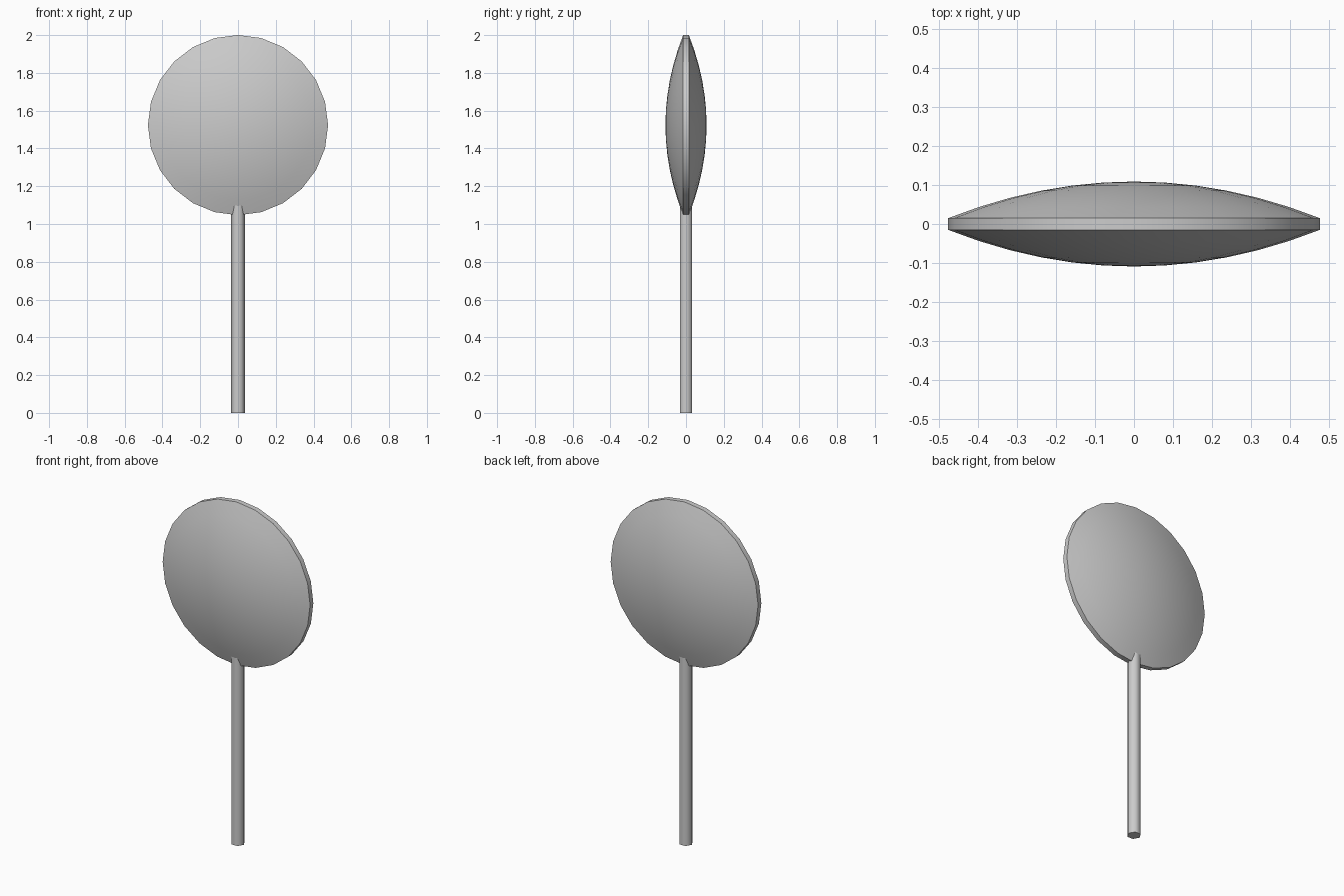
import bpy, bmesh, math

if "Cube" in bpy.data.objects:
    bpy.data.objects.remove(bpy.data.objects["Cube"])

grey = bpy.data.materials.new("light_grey")
grey.diffuse_color = (0.6, 0.6, 0.6, 1)
grey.use_nodes = True
grey.node_tree.nodes["Principled BSDF"].inputs["Base Color"].default_value = grey.diffuse_color


def finish(bm, name, angle):
    bmesh.ops.recalc_face_normals(bm, faces=bm.faces)
    mesh = bpy.data.meshes.new(name)
    bm.to_mesh(mesh)
    bm.free()
    mesh.materials.append(grey)
    ob = bpy.data.objects.new(name, mesh)
    bpy.context.collection.objects.link(ob)
    bpy.ops.object.select_all(action='DESELECT')
    ob.select_set(True)
    bpy.context.view_layer.objects.active = ob
    bpy.ops.object.shade_smooth_by_angle(angle=math.radians(angle))
    return ob


# Lens-shaped head: domed front and back joined by a thin flat rim
SIDES, RINGS = 24, 6
RADIUS, BULGE, RIM, CENTRE = 0.477, 0.109, 0.015, 1.5235
bm = bmesh.new()
rims = []
for side in (-1, 1):
    apex = bm.verts.new((0, side * BULGE, CENTRE))
    previous = None
    for k in range(1, RINGS + 1):
        t = k / RINGS
        y = side * (BULGE - (BULGE - RIM) * t * t)
        ring = []
        for i in range(SIDES):
            a = 2 * math.pi * i / SIDES
            ring.append(bm.verts.new((RADIUS * t * math.cos(a), y,
                                      CENTRE + RADIUS * t * math.sin(a))))
        for i in range(SIDES):
            j = (i + 1) % SIDES
            if previous:
                bm.faces.new((previous[i], ring[i], ring[j], previous[j]))
            else:
                bm.faces.new((apex, ring[i], ring[j]))
        previous = ring
    rims.append(previous)
for i in range(SIDES):
    j = (i + 1) % SIDES
    bm.faces.new((rims[0][i], rims[0][j], rims[1][j], rims[1][i]))
finish(bm, "round_head", 50)

# Six-sided stick running up into the head
TOP = 1.14
bm = bmesh.new()
bmesh.ops.create_cone(bm, cap_ends=True, segments=6, radius1=0.038,
                      radius2=0.038, depth=TOP)
turn = math.pi / 2 - math.atan2(bm.verts[:][0].co.y, bm.verts[:][0].co.x) - math.pi / 2
for v in bm.verts:
    x, y = v.co.x, v.co.y
    v.co = (x * math.cos(turn) - y * math.sin(turn),
            x * math.sin(turn) + y * math.cos(turn), v.co.z + TOP / 2)
finish(bm, "stick", 65)
